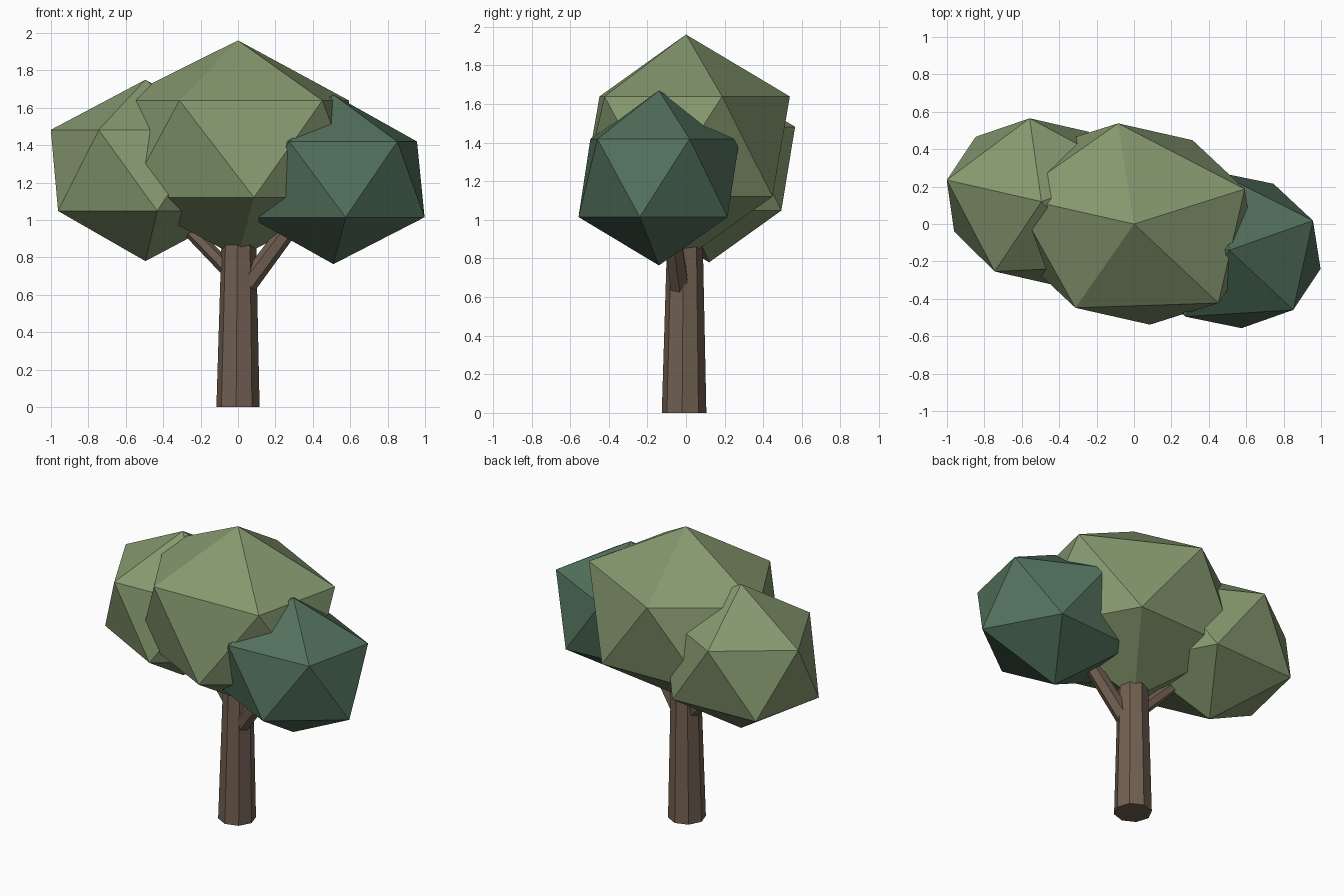
import bpy, bmesh, math
from mathutils import Matrix, Vector

if "Cube" in bpy.data.objects:
    bpy.data.objects.remove(bpy.data.objects["Cube"])


def material(name, rgb):
    m = bpy.data.materials.new(name)
    m.diffuse_color = (*rgb, 1)
    m.use_nodes = True
    m.node_tree.nodes["Principled BSDF"].inputs["Base Color"].default_value = m.diffuse_color
    return m


LEAF = material("olive_green", (0.235, 0.315, 0.158))
DARK_LEAF = material("deep_green", (0.085, 0.165, 0.108))
BARK = material("bark_brown", (0.165, 0.115, 0.083))


def finish(name, bm, mat):
    bmesh.ops.recalc_face_normals(bm, faces=bm.faces)
    mesh = bpy.data.meshes.new(name)
    bm.to_mesh(mesh)
    bm.free()
    mesh.materials.append(mat)
    bpy.context.collection.objects.link(bpy.data.objects.new(name, mesh))


def crown(name, centre, a, b, height, mat):
    """Icosahedron stretched so its upper ring follows the axes a and b."""
    k = 2 / math.sqrt(5)
    m = Matrix(((a[0] / k, b[0] / k, 0, centre[0]),
                (a[1] / k, b[1] / k, 0, centre[1]),
                (0, 0, height, centre[2]),
                (0, 0, 0, 1)))
    bm = bmesh.new()
    bmesh.ops.create_icosphere(bm, subdivisions=1, radius=1, matrix=m)
    finish(name, bm, mat)


def limb(name, start, end, r1, r2, sides, spin):
    """Tapered prism between two points."""
    start, end = Vector(start), Vector(end)
    axis = end - start
    m = (Matrix.Translation((start + end) / 2)
         @ axis.to_track_quat('Z', 'Y').to_matrix().to_4x4()
         @ Matrix.Rotation(math.radians(spin), 4, 'Z'))
    bm = bmesh.new()
    bmesh.ops.create_cone(bm, cap_ends=True, segments=sides, radius1=r1,
                          radius2=r2, depth=axis.length, matrix=m)
    finish(name, bm, BARK)


# Foliage masses
crown("main_crown", (0, 0, 1.38), (0.592, 0.187), (-0.282, 0.505), 0.58, LEAF)
crown("left_crown", (-0.495, 0.12, 1.265), (0.467, 0.16), (-0.218, 0.416), 0.485, LEAF)
crown("right_crown", (0.51, -0.14, 1.217), (0.447, 0.158), (-0.214, 0.387), 0.453, DARK_LEAF)

# Trunk and branches
limb("trunk", (0, -0.01, 0), (0.005, -0.005, 1.0), 0.116, 0.09, 8, -5)
limb("right_branch", (0.0, -0.025, 0.59), (0.42, -0.1, 1.15), 0.055, 0.045, 6, 10)
limb("left_branch", (0.0, 0.0, 0.68), (-0.42, 0.09, 1.11), 0.042, 0.035, 6, 10)
